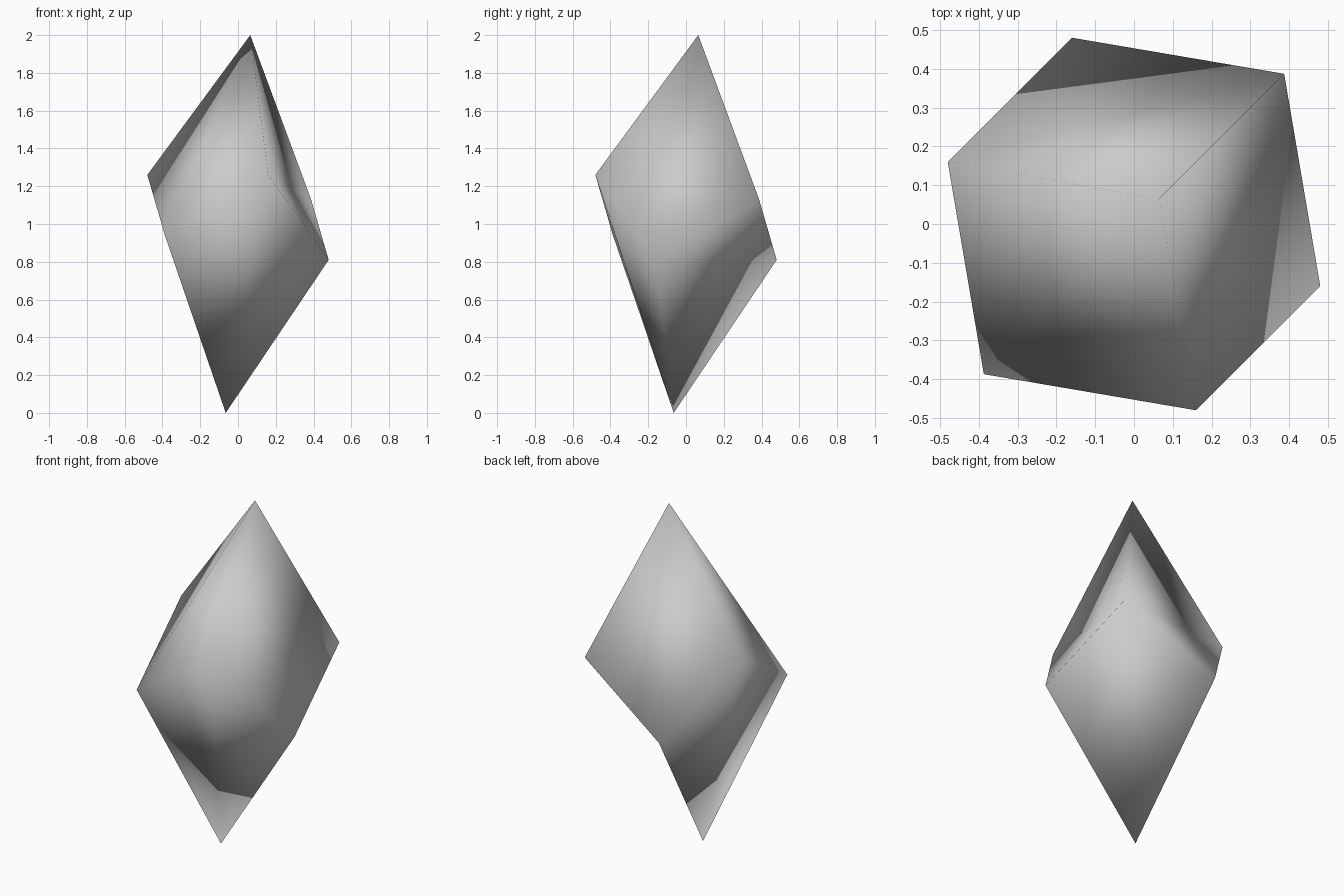
import bpy, bmesh

if "Cube" in bpy.data.objects:
    bpy.data.objects.remove(bpy.data.objects["Cube"])

# Crystal corner points: tips, three upper corners, three lower corners
POINTS = {
    "top": (0.065, 0.065, 2.0),
    "up_left": (-0.48, 0.16, 1.26),
    "up_front": (0.16, -0.48, 1.26),
    "up_back": (0.387, 0.387, 1.13),
    "low_right": (0.48, -0.16, 0.81),
    "low_back": (-0.16, 0.48, 0.81),
    "low_front": (-0.387, -0.387, 0.94),
    "bottom": (-0.065, -0.065, 0.0),
}

# Six twisted sides, each split along the diagonal from its first to third corner
SIDES = [
    ("top", "up_left", "low_front", "up_front"),
    ("up_front", "low_right", "up_back", "top"),
    ("up_back", "low_back", "up_left", "top"),
    ("low_back", "up_back", "low_right", "bottom"),
    ("bottom", "low_front", "up_left", "low_back"),
    ("bottom", "low_right", "up_front", "low_front"),
]

bm = bmesh.new()
v = {name: bm.verts.new(co) for name, co in POINTS.items()}
for a, b, c, d in SIDES:
    bm.faces.new((v[a], v[b], v[c]))
    bm.faces.new((v[a], v[c], v[d]))
bmesh.ops.recalc_face_normals(bm, faces=bm.faces[:])
for f in bm.faces:
    f.smooth = True

mesh = bpy.data.meshes.new("crystal")
bm.to_mesh(mesh)
bm.free()

# Plain grey stone
grey = bpy.data.materials.new("light_grey")
grey.diffuse_color = (0.6, 0.6, 0.6, 1)
grey.use_nodes = True
grey.node_tree.nodes["Principled BSDF"].inputs["Base Color"].default_value = grey.diffuse_color
mesh.materials.append(grey)
bpy.context.collection.objects.link(bpy.data.objects.new("crystal", mesh))
